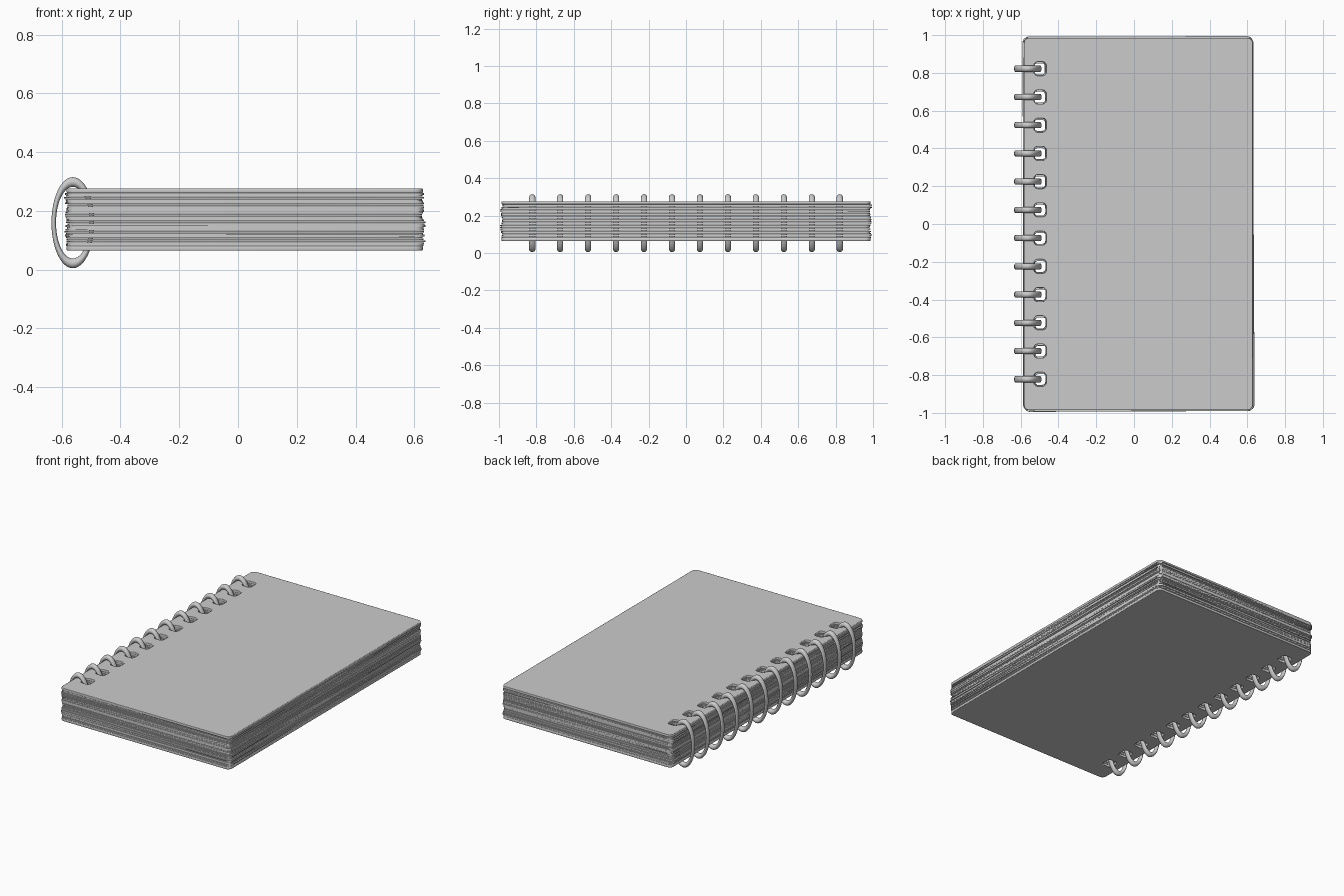
import bpy, math, random
from mathutils import Matrix

if "Cube" in bpy.data.objects:
    bpy.data.objects.remove(bpy.data.objects["Cube"])

random.seed(4)
X0, X1, HALF_Y = -0.583, 0.629, 0.986
RING_X, RING_Z, HOLE_X = -0.562, 0.160, -0.497
RING_YS = [-0.822 + i * 1.644 / 11 for i in range(12)]


def rounded_rect(cx, cy, hx, hy, r, steps):
    pts = []
    for k, (sx, sy) in enumerate([(1, 1), (-1, 1), (-1, -1), (1, -1)]):
        for i in range(steps + 1):
            a = math.pi / 2 * (k + i / steps)
            pts.append((cx + sx * (hx - r) + r * math.cos(a),
                        cy + sy * (hy - r) + r * math.sin(a)))
    return pts


def punched_sheet(name, thickness, bevel=0.0):
    """Rounded sheet with a row of binding holes, as a mesh."""
    cu = bpy.data.curves.new(name, 'CURVE')
    cu.dimensions = '2D'
    cu.fill_mode = 'BOTH'
    cu.extrude = thickness / 2 - bevel
    cu.bevel_depth = bevel
    cu.bevel_resolution = 1
    cu.offset = -bevel
    loops = [rounded_rect((X0 + X1) / 2, 0, (X1 - X0) / 2, HALF_Y, 0.028, 6)]
    loops += [rounded_rect(HOLE_X, y, 0.032, 0.036, 0.018, 3) for y in RING_YS]
    for pts in loops:
        sp = cu.splines.new('POLY')
        sp.points.add(len(pts) - 1)
        for p, (x, y) in zip(sp.points, pts):
            p.co = (x, y, 0, 1)
        sp.use_cyclic_u = True
    ob = bpy.data.objects.new(name, cu)
    bpy.context.collection.objects.link(ob)
    bpy.ops.object.select_all(action='DESELECT')
    ob.select_set(True)
    bpy.context.view_layer.objects.active = ob
    bpy.ops.object.convert(target='MESH')
    return bpy.context.view_layer.objects.active


# Covers
back = punched_sheet("back_cover", 0.016, 0.003)
back.location.z = 0.073
front = back.copy()
front.name = "front_cover"
front.location.z = 0.269
bpy.context.collection.objects.link(front)

# Loose, slightly misaligned pages
COUNT = 28
page = punched_sheet("page", 0.0055)
for i in range(COUNT):
    ob = page if i == 0 else page.copy()
    if i:
        ob.name = f"page_{i + 1}"
        bpy.context.collection.objects.link(ob)
    t = (i + 0.5) / COUNT
    dx = 0.003 * math.sin(t * 19) + random.uniform(-0.002, 0.002)
    dy = 0.004 * math.sin(t * 13 + 1) + random.uniform(-0.003, 0.003)
    ob.location = (dx, dy, 0.081 + 0.180 * t)
    ob.rotation_euler.z = 0.003 + random.uniform(-0.004, 0.004)

# Oval binding rings
bpy.ops.mesh.primitive_torus_add(major_radius=0.1385, minor_radius=0.0165,
                                 major_segments=48, minor_segments=14)
ring = bpy.context.object
ring.name = "ring_1"
ring.data.transform(Matrix.Rotation(math.pi / 2, 4, 'X'))
ring.data.transform(Matrix.Diagonal((0.47, 1.0, 1.0, 1.0)))
bpy.ops.object.shade_smooth()
for i, y in enumerate(RING_YS):
    ob = ring if i == 0 else ring.copy()
    if i:
        ob.name = f"ring_{i + 1}"
        bpy.context.collection.objects.link(ob)
    ob.location = (RING_X, y, RING_Z)
